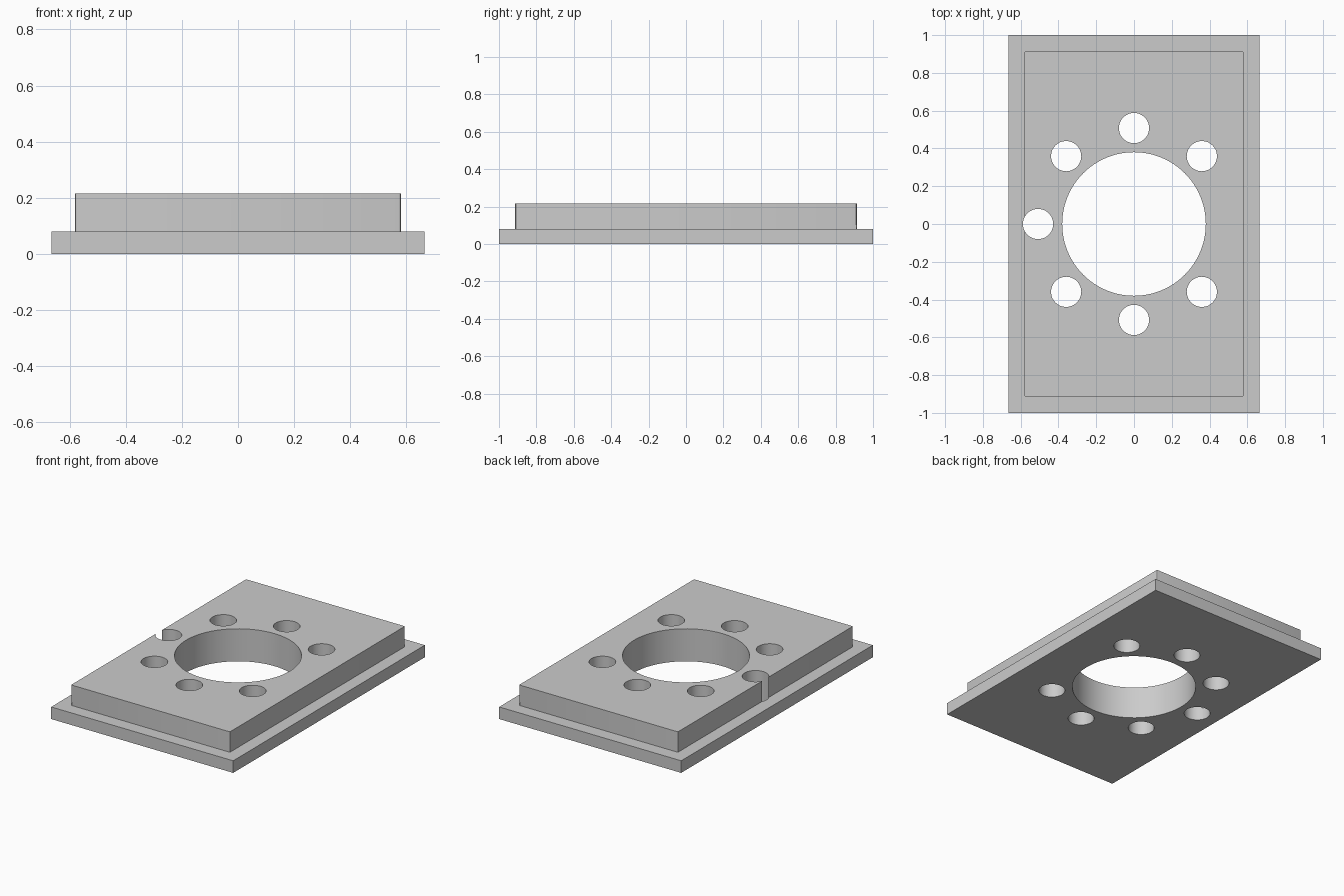
import bpy, bmesh, math
from mathutils import Matrix, Vector

cube = bpy.data.objects.get("Cube")
if cube:
    bpy.data.objects.remove(cube, do_unlink=True)

grey = bpy.data.materials.new("plain grey")
grey.use_nodes = True
GREY = (0.6, 0.6, 0.6, 1)
grey.diffuse_color = GREY
grey.node_tree.nodes["Principled BSDF"].inputs["Base Color"].default_value = GREY

BOLT_RADIUS = 0.508


def new_object(name, bm):
    mesh = bpy.data.meshes.new(name)
    bm.to_mesh(mesh)
    bm.free()
    mesh.materials.append(grey)
    obj = bpy.data.objects.new(name, mesh)
    bpy.context.collection.objects.link(obj)
    return obj


def box(name, half_x, half_y, z0, z1, corner=0):
    bm = bmesh.new()
    size = Matrix.Diagonal((2 * half_x, 2 * half_y, z1 - z0, 1))
    bmesh.ops.create_cube(bm, size=1, matrix=Matrix.Translation((0, 0, (z0 + z1) / 2)) @ size)
    if corner:
        upright = [e for e in bm.edges
                   if abs(e.verts[0].co.z - e.verts[1].co.z) > 0.01]
        bmesh.ops.bevel(bm, geom=upright, offset=corner, segments=3,
                        profile=0.5, affect='EDGES')
    return new_object(name, bm)


def add_cylinder(bm, x, y, radius, sides):
    bmesh.ops.create_cone(bm, cap_ends=True, segments=sides, radius1=radius,
                          radius2=radius, depth=1, matrix=Matrix.Translation((x, y, 0.1)))


def combine(target, tool, operation):
    mod = target.modifiers.new(operation.title(), 'BOOLEAN')
    mod.operation = operation
    mod.solver = 'EXACT'
    mod.object = tool
    bpy.ops.object.modifier_apply(modifier=mod.name)
    bpy.data.objects.remove(tool, do_unlink=True)


# Wide base flange and the raised block on it
plate = box("flanged_plate", 0.665, 1.0, 0, 0.08)
block = box("raised_block", 0.58, 0.913, 0.04, 0.215, corner=0.008)

# Central bore and seven bolt holes; the +x position stays solid
bm = bmesh.new()
add_cylinder(bm, 0, 0, 0.38, 96)
for i in range(1, 8):
    a = i * math.pi / 4
    add_cylinder(bm, BOLT_RADIUS * math.cos(a), BOLT_RADIUS * math.sin(a), 0.08, 48)
holes = new_object("hole_cutter", bm)
holes.hide_render = True

bpy.ops.object.select_all(action='DESELECT')
plate.select_set(True)
bpy.context.view_layer.objects.active = plate
combine(plate, block, 'UNION')
combine(plate, holes, 'DIFFERENCE')
bpy.ops.object.shade_smooth_by_angle(angle=math.radians(30))
